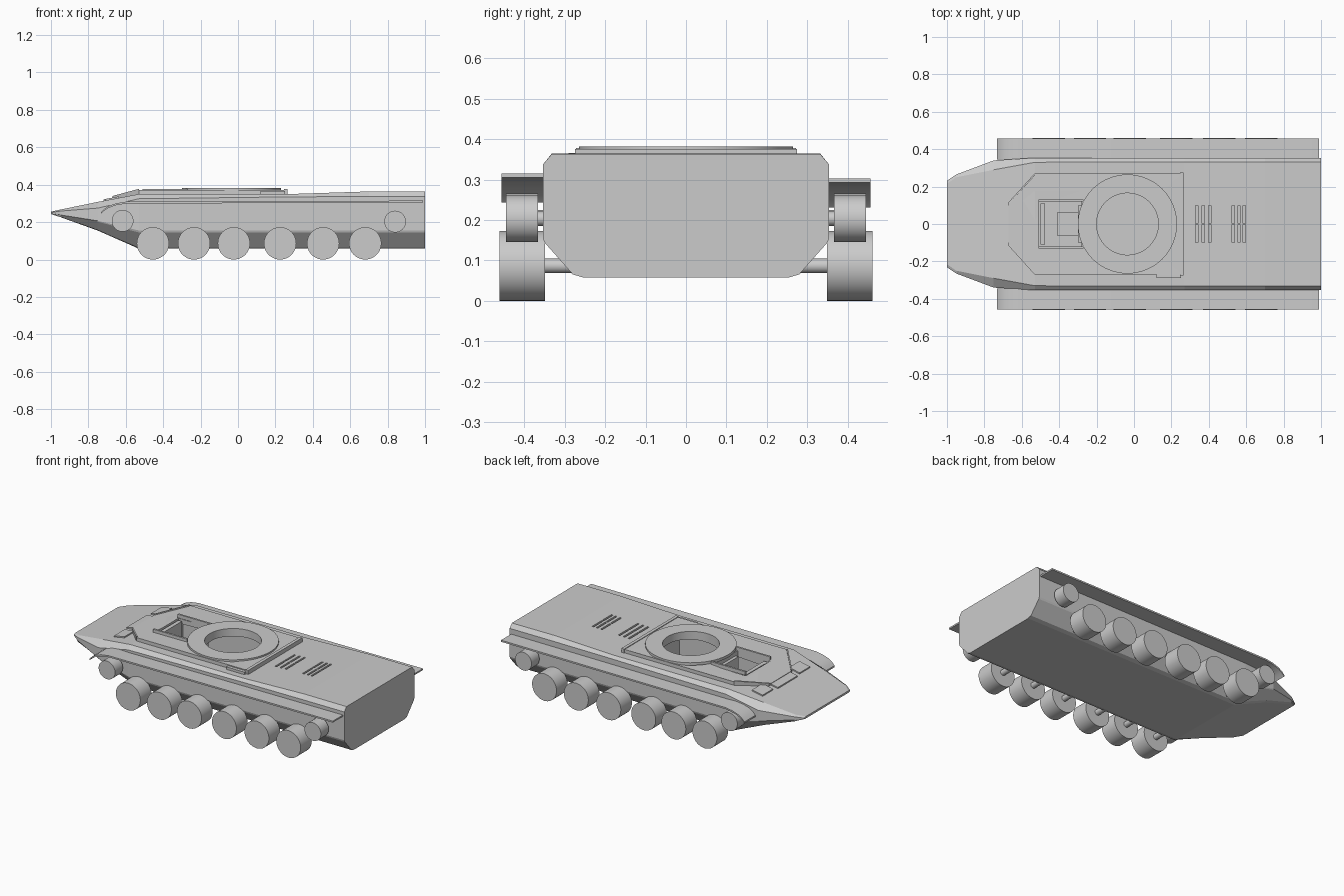
import bpy, bmesh, math

if "Cube" in bpy.data.objects:
    bpy.data.objects.remove(bpy.data.objects["Cube"])

def make(name, verts, faces, smooth=False):
    me = bpy.data.meshes.new(name)
    me.from_pydata(verts, [], faces)
    bm = bmesh.new()
    bm.from_mesh(me)
    bmesh.ops.recalc_face_normals(bm, faces=bm.faces)
    bm.to_mesh(me)
    bm.free()
    ob = bpy.data.objects.new(name, me)
    bpy.context.collection.objects.link(ob)
    return ob

def loft(name, rings):
    n = len(rings[0])
    verts = [p for r in rings for p in r]
    faces = [(i*n+j, i*n+(j+1) % n, (i+1)*n+(j+1) % n, (i+1)*n+j)
             for i in range(len(rings)-1) for j in range(n)]
    faces += [tuple(range(n)), tuple(range((len(rings)-1)*n, len(rings)*n))]
    return make(name, verts, faces)

def box(name, x0, x1, y0, y1, z0, z1, z2=None, z3=None):
    # z2, z3: bottom and top at the x1 end, for sloped pieces
    z2 = z0 if z2 is None else z2
    z3 = z1 if z3 is None else z3
    return loft(name, [[(x, y0, a), (x, y1, a), (x, y1, b), (x, y0, b)]
                       for x, a, b in ((x0, z0, z1), (x1, z2, z3))])

def shade(ob):
    bpy.ops.object.select_all(action='DESELECT')
    ob.select_set(True)
    bpy.context.view_layer.objects.active = ob
    bpy.ops.object.shade_smooth_by_angle(angle=math.radians(30))

def cyl(name, x, y, z, r, depth, along_y=True, n=48):
    bpy.ops.mesh.primitive_cylinder_add(vertices=n, radius=r, depth=depth, location=(x, y, z),
                                        rotation=(math.pi/2 if along_y else 0, 0, 0))
    ob = bpy.context.object
    ob.name = name
    shade(ob)
    return ob

def cut(ob, cutter):
    m = ob.modifiers.new("cut", 'BOOLEAN')
    m.operation, m.solver, m.object = 'DIFFERENCE', 'EXACT', cutter
    cutter.hide_render = True
    cutter.display_type = 'WIRE'

# Hull lofted along x: x, bottom half width, bottom z, side half width, side low z, side high z, top half width, top z
sections = [
    (-1.00, .215, .243, .232, .246, .251, .215, .256),
    (-0.95, .250, .227, .265, .238, .259, .250, .267),
    (-0.75, .270, .155, .340, .205, .275, .290, .308),
    (-0.53, .270, .058, .354, .150, .325, .330, .350),
    (0.27, .270, .058, .354, .150, .335, .332, .350),
    (0.70, .270, .058, .354, .150, .337, .332, .364),
    (1.00, .270, .058, .354, .150, .337, .332, .363)]
rings = []
for x, yb, zb, ys, zl, zu, yt, zt in sections:
    half = [(x, yb-.015, zb), (x, yb+.01, zb+(zl-zb)*.08), (x, ys-.004, zl-(zl-zb)*.06),
            (x, ys, zl+(zu-zl)*.03), (x, ys, zu), (x, yt, zt)]
    rings.append(half + [(a, -b, c) for a, b, c in reversed(half)])
hull = loft("hull", rings)

# Raised roof plate with sloped front
plate_pts = [(.255, .27, .372), (-.53, .27, .372), (-.67, .11, .334)]
plate_pts += [(a, -b, c) for a, b, c in reversed(plate_pts)]
plate = loft("roof_plate", [[(a, b, c-.04) for a, b, c in plate_pts], plate_pts])

# Interior, turret well and driver opening
cavity = box("cavity_cutter", -.545, .20, -.22, .22, .12, .332)
well = cyl("well_cutter", -.035, 0, .36, .165, .12, False, 64)
opening = box("opening_cutter", -.51, -.28, -.125, .125, .29, .42)
for c in (cavity, well, opening):
    cut(hull, c)
    if c is not cavity:
        cut(plate, c)

# Engine deck slots
for i, x in enumerate((.335, .37, .405, .53, .562, .59)):
    for j, y in enumerate((-.051, .051)):
        cut(hull, box(f"slot_cutter_{i}_{j}", x-.006, x+.006, y-.047, y+.047, .335, .40))

# Turret ring
rr = []
for r, z in ((.265, .365), (.265, .382), (.165, .382), (.165, .355)):
    rr.append([(-.035+r*math.cos(t*math.tau/64), r*math.sin(t*math.tau/64), z) for t in range(64)])
verts = [p for r in rr for p in r]
faces = [(i*64+j, i*64+(j+1) % 64, ((i+1) % 4)*64+(j+1) % 64, ((i+1) % 4)*64+j)
         for i in range(4) for j in range(64)]
shade(make("turret_ring", verts, faces))

# Roof fittings, driver seat and glacis flaps
box("rear_plate_rib", .245, .265, -.275, .275, .345, .376)
box("roof_tab", .12, .25, -.29, -.265, .345, .366)
box("driver_seat", -.41, -.30, -.065, .065, .15, .27)
box("seat_back", -.30, -.28, -.1, .1, .15, .33)
box("front_instrument_panel", -.50, -.475, -.11, .11, .15, .345)
for i, (x0, x1, y0, y1) in enumerate(((-.71, -.635, .135, .24), (-.71, -.635, -.24, -.135),
                                     (-.72, -.67, -.1, .1))):
    za, zb = (.308+(x+.75)*.191 for x in (x0, x1))
    box(f"glacis_flap_{i}", x0, x1, y0, y1, za-.005, za+.008, zb-.005, zb+.008)
for s in (-1, 1):
    loft("windscreen_rail", [[(a, s*b, c-.02), (a, s*(b+.012), c-.02), (a, s*(b+.012), c+.006), (a, s*b, c+.006)]
                             for a, b, c in ((-.67, .105, .334), (-.53, .26, .372))])
    box("opening_rail", -.51, -.27, s*.125-.006, s*.125+.006, .355, .378)

# Fenders, road wheels, axles and end wheels on both sides
for s, side in ((-1, "right"), (1, "left")):
    dz = 0 if s < 0 else -.012
    path = [(-.733, .25), (-.715, .268), (-.69, .284), (-.65, .298), (-.60, .306), (.99, .312)]
    fender = loft(side + "_fender", [[(x, s*.345, z+dz-.007), (x, s*.456, z+dz-.007),
                                      (x, s*.456, z+dz+.003), (x, s*.345, z+dz+.003)] for x, z in path])
    shade(fender)
    for i, x in enumerate((-.455, -.235, -.022, .225, .455, .68)):
        cyl(f"{side}_road_wheel_{i}", x, s*.405, .0865, .0865, .112)
        cyl(f"{side}_axle_{i}", x, s*.31, .0865, .018, .13, n=20)
    for nm, x, z in (("front", -.617, .207), ("rear", .84, .203)):
        cyl(f"{side}_{nm}_end_wheel", x, s*.405, z, .058, .079)
        cyl(f"{side}_{nm}_end_axle", x, s*.345, z, .018, .08, n=20)
